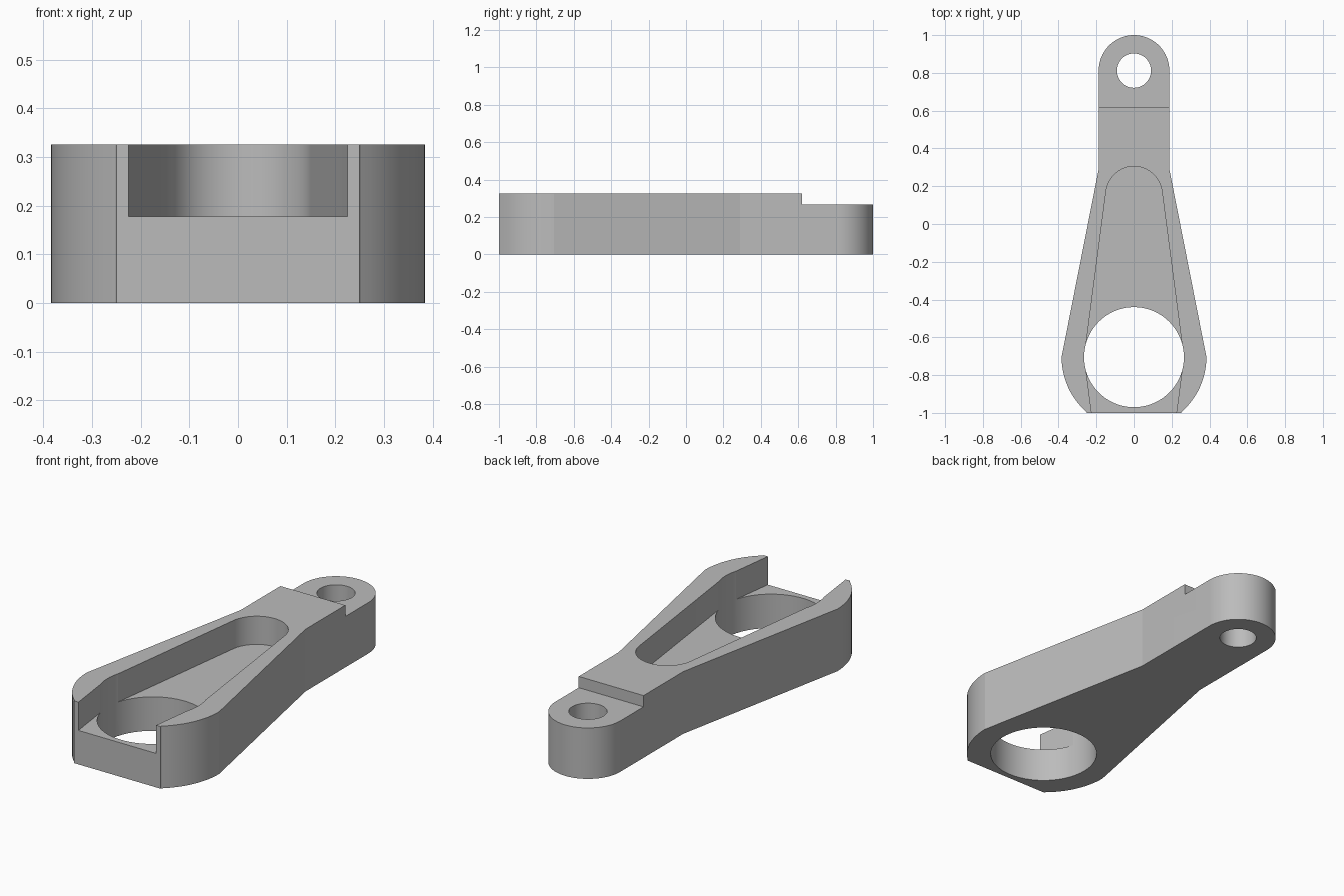
import bpy, bmesh
from math import sin, cos, radians

cube = bpy.data.objects.get("Cube")
if cube:
    bpy.data.objects.remove(cube, do_unlink=True)

HEIGHT, FLOOR, STEP = 0.326, 0.178, 0.267
BIG_Y, SMALL_Y = -0.705, 0.812

grey = bpy.data.materials.new("plain grey")
grey.use_nodes = True
grey.diffuse_color = (0.5, 0.5, 0.5, 1)
grey.node_tree.nodes["Principled BSDF"].inputs["Base Color"].default_value = (0.5, 0.5, 0.5, 1)


def arc(cy, r, start, end, n):
    """Points of an arc centred on x = 0, angles in degrees."""
    angles = [radians(start + (end - start) * i / n) for i in range(n + 1)]
    return [(r * cos(a), cy + r * sin(a)) for a in angles]


def mirrored(half):
    """Close a right-hand half outline by mirroring it across x = 0."""
    return half + [(-x, y) for x, y in reversed(half) if abs(x) > 1e-5]


def prism(name, outline, z0, z1):
    bm = bmesh.new()
    face = bm.faces.new([bm.verts.new((x, y, z0)) for x, y in outline])
    top = bmesh.ops.extrude_face_region(bm, geom=[face])["geom"]
    verts = [v for v in top if isinstance(v, bmesh.types.BMVert)]
    bmesh.ops.translate(bm, verts=verts, vec=(0, 0, z1 - z0))
    bmesh.ops.recalc_face_normals(bm, faces=bm.faces)
    mesh = bpy.data.meshes.new(name)
    bm.to_mesh(mesh)
    bm.free()
    mesh.materials.append(grey)
    obj = bpy.data.objects.new(name, mesh)
    bpy.context.collection.objects.link(obj)
    return obj


# Tapered arm: flat front, wide rounded end, straight neck, round tip
body = prism("tapered_arm", mirrored(
    [(0.25, -1.0)] + arc(BIG_Y, 0.384, -49, 0, 12)
    + [(0.188, 0.29)] + arc(SMALL_Y, 0.188, 0, 90, 24)), 0, HEIGHT)

# Cutters: open-fronted pocket, lowered tip, large and small holes
cutters = [
    prism("pocket_cutter", mirrored(
        [(0.219, -1.05), (0.264, BIG_Y)] + arc(0.155, 0.15, 8, 90, 20)), FLOOR, 0.5),
    prism("step_cutter", mirrored([(0.3, 0.62), (0.3, 1.1)]), STEP, 0.5),
    prism("large_hole_cutter", arc(BIG_Y, 0.265, 0, 355, 71), -0.1, 0.6),
    prism("small_hole_cutter", arc(SMALL_Y, 0.091, 0, 354, 59), -0.1, 0.6),
]

bpy.ops.object.select_all(action="DESELECT")
bpy.context.view_layer.objects.active = body
body.select_set(True)
for cutter in cutters:
    cutter.hide_render = True
    cut = body.modifiers.new(cutter.name, "BOOLEAN")
    cut.operation, cut.solver, cut.object = "DIFFERENCE", "EXACT", cutter
    bpy.ops.object.modifier_apply(modifier=cut.name)
    bpy.data.objects.remove(cutter, do_unlink=True)

# Smooth round walls, crisp corners
bpy.ops.object.shade_smooth_by_angle(angle=radians(7))
